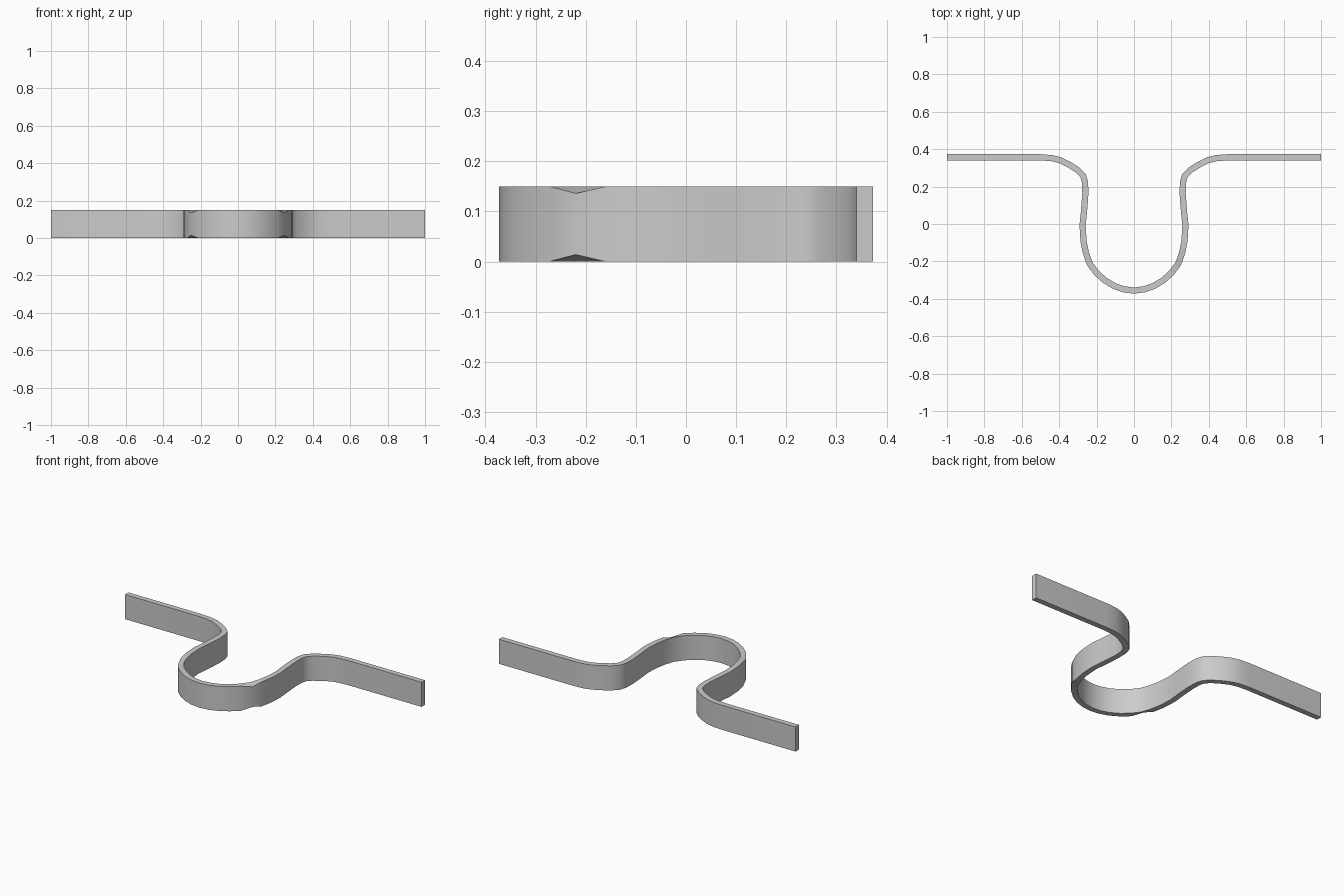
import bpy, bmesh
from math import radians
from mathutils import Vector

if "Cube" in bpy.data.objects:
    bpy.data.objects.remove(bpy.data.objects["Cube"])

HEIGHT, HALF_T = 0.15, 0.0165

# Right half of the strip centreline, from the bottom of the loop to the tab end
half = [(0, -.356), (.055, -.349), (.105, -.332), (.155, -.302), (.2, -.262),
        (.237, -.212), (.257, -.155), (.27, -.09), (.275, -.005), (.268, .06),
        (.264, .11), (.26, .165), (.262, .225), (.273, .26), (.302, .289),
        (.35, .319), (.395, .341), (.44, .352), (.5, .3565), (1, .3565)]
path = [Vector((-x, y)) for x, y in reversed(half[1:])] + [Vector(p) for p in half]
NOTCH = 5                      # centreline point with the pinched outer edge
mid = len(half) - 1

# Sweep a rectangular section along the path
bm = bmesh.new()
rings = []
for i, p in enumerate(path):
    a = (p - path[i - 1]).normalized() if i else None
    b = (path[i + 1] - p).normalized() if i < len(path) - 1 else None
    a, b = a or b, b or a
    t = (a + b).normalized()
    n = Vector((t.y, -t.x)) * HALF_T / max(t.dot(a), 0.5)
    d = 0.014 if abs(i - mid) == NOTCH else 0
    o, q = p + n, p - n
    rings.append([bm.verts.new(c) for c in (
        (o.x, o.y, d), (o.x, o.y, HEIGHT - d), (q.x, q.y, HEIGHT), (q.x, q.y, 0))])
for r, s in zip(rings, rings[1:]):
    for k in range(4):
        m = (k + 1) % 4
        bm.faces.new((r[k], s[k], s[m], r[m]))
bm.faces.new(rings[0])
bm.faces.new(rings[-1][::-1])
bmesh.ops.recalc_face_normals(bm, faces=bm.faces)

mesh = bpy.data.meshes.new("bent_strip")
bm.to_mesh(mesh)
bm.free()
strip = bpy.data.objects.new("bent_strip", mesh)
bpy.context.collection.objects.link(strip)

# Smooth bends, crisp strip edges
bpy.context.view_layer.objects.active = strip
strip.select_set(True)
bpy.ops.object.shade_smooth_by_angle(angle=radians(35))
